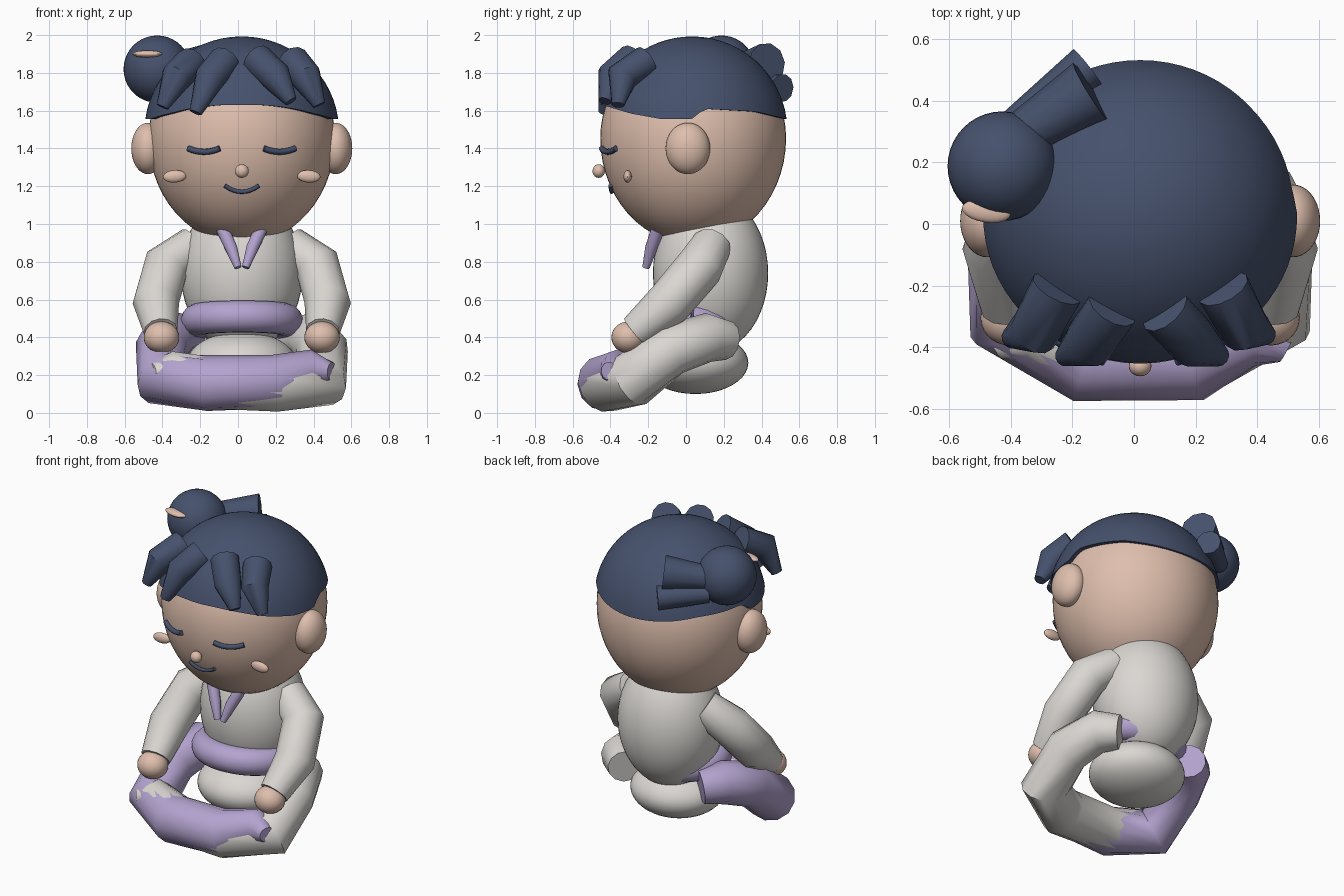
import bpy, bmesh, math
from mathutils import Vector

cube = bpy.data.objects.get("Cube")
if cube:
    bpy.data.objects.remove(cube, do_unlink=True)

CX = 0.02                                  # the figure's own mid line
HEAD, HEAD_R = Vector((CX, 0.038, 1.455)), Vector((0.494, 0.492, 0.562))


def material(name, rgb):
    m = bpy.data.materials.new(name)
    m.use_nodes = True
    m.diffuse_color = (*rgb, 1)
    m.node_tree.nodes["Principled BSDF"].inputs["Base Color"].default_value = (*rgb, 1)
    return m


NAVY = material("navy_hair", (0.06, 0.082, 0.15))
SKIN = material("skin", (0.73, 0.515, 0.415))
CLOTH = material("pale_cloth", (0.705, 0.68, 0.65))
LILAC = material("lilac_cloth", (0.45, 0.365, 0.62))


def finish(name, bm, mat, angle=40):
    bmesh.ops.recalc_face_normals(bm, faces=bm.faces)
    me = bpy.data.meshes.new(name)
    bm.to_mesh(me)
    bm.free()
    ob = bpy.data.objects.new(name, me)
    bpy.context.collection.objects.link(ob)
    me.materials.append(mat)
    bpy.ops.object.select_all(action="DESELECT")
    ob.select_set(True)
    bpy.context.view_layer.objects.active = ob
    bpy.ops.object.shade_smooth_by_angle(angle=math.radians(angle))
    return ob


def ball(name, centre, radii, mat, rot=(0, 0, 0), seg=40):
    bm = bmesh.new()
    bmesh.ops.create_uvsphere(bm, u_segments=seg, v_segments=seg // 2, radius=1)
    bmesh.ops.scale(bm, vec=radii, verts=bm.verts)
    ob = finish(name, bm, mat)
    ob.location, ob.rotation_euler = centre, rot
    return ob


def tube(name, path, radii, mat, sides=12, angle=40):
    """Capped tube of changing radius along a path."""
    pts = [Vector(p) for p in path]
    bm = bmesh.new()
    rings, normal = [], None
    for i, p in enumerate(pts):
        before, after = pts[max(i - 1, 0)], pts[min(i + 1, len(pts) - 1)]
        t = Vector()
        if i > 0:
            t += (p - before).normalized()
        if i < len(pts) - 1:
            t += (after - p).normalized()
        t.normalize()
        if normal is None:
            normal = t.orthogonal()
        normal = (normal - t * normal.dot(t)).normalized()
        side = t.cross(normal)
        turn = [2 * math.pi * k / sides for k in range(sides)]
        rings.append([bm.verts.new(p + radii[i] * (math.cos(a) * normal + math.sin(a) * side))
                      for a in turn])
    for a, b in zip(rings, rings[1:]):
        for k in range(sides):
            j = (k + 1) % sides
            bm.faces.new((a[k], a[j], b[j], b[k]))
    bm.faces.new(rings[0])
    bm.faces.new(rings[-1])
    return finish(name, bm, mat, angle)


def sided(path, s):
    """Offsets from the mid line, placed on side s."""
    return [(CX + s * x, y, z) for x, y, z in path]


def face_y(x, z):
    k = 1 - ((x - HEAD.x) / HEAD_R.x) ** 2 - ((z - HEAD.z) / HEAD_R.z) ** 2
    return HEAD.y - HEAD_R.y * math.sqrt(max(k, 0))


def drawn_arc(name, x, z, half, dip, r):
    """Thin sagging line lying on the face."""
    path = []
    for i in range(9):
        u = i / 4 - 1
        px, pz = x + u * half, z - dip * (1 - u * u)
        path.append((px, face_y(px, pz) - 0.008, pz))
    tube(name, path, [r] * 9, NAVY, 8, 60)


# Head, with a flatter crown that stays under the hair, and face
head = ball("head", HEAD, HEAD_R, SKIN, seg=56)
for v in head.data.vertices:
    if v.co.z > 0:
        v.co.z *= 0.91
ball("nose", (CX, -0.462, 1.28), (0.037, 0.033, 0.036), SKIN, seg=20)
drawn_arc("mouth", CX, 1.203, 0.09, 0.033, 0.011)
for s, side in ((1, "left"), (-1, "right")):
    ball(side + "_ear", (CX + s * 0.497, 0.01, 1.4), (0.088, 0.118, 0.136), SKIN)
    ball(side + "_cheek", (CX + s * 0.355, -0.309, 1.252), (0.062, 0.022, 0.033), SKIN,
         (0, s * 0.06, 0), 20)
    drawn_arc(side + "_closed_eye", CX + s * 0.2, 1.4, 0.083, 0.018, 0.016)


# Hair cap with a hairline that steps up behind the ears
def hairline(y):
    line = ((-0.46, 1.63), (-0.3, 1.585), (-0.13, 1.555), (0.03, 1.555), (0.1, 1.61),
            (0.38, 1.595), (0.54, 1.555))
    for (y0, z0), (y1, z1) in zip(line, line[1:]):
        if y <= y1:
            return z0 + (z1 - z0) * max(0, (y - y0) / (y1 - y0))
    return line[-1][1]


def hair_cap(columns=72, rows=14):
    centre, radii = Vector((CX, 0.033, 1.49)), Vector((0.515, 0.504, 0.503))
    bm = bmesh.new()
    top = bm.verts.new(centre + Vector((0, 0, radii.z)))
    strips = []
    for c in range(columns):
        a = 2 * math.pi * c / columns
        low = math.acos((hairline(centre.y + radii.y * math.sin(a)) - centre.z) / radii.z)
        strip = []
        for r in range(1, rows + 1):
            t = low * r / rows
            strip.append(bm.verts.new(centre + Vector((
                radii.x * math.sin(t) * math.cos(a), radii.y * math.sin(t) * math.sin(a),
                radii.z * math.cos(t)))))
        rim = strip[-1].co
        strip.append(bm.verts.new((CX + (rim.x - CX) * 0.9, rim.y * 0.9, rim.z)))
        strips.append(strip)
    for c in range(columns):
        a, b = strips[c], strips[(c + 1) % columns]
        bm.faces.new((top, a[0], b[0]))
        for r in range(rows):
            bm.faces.new((a[r], a[r + 1], b[r + 1], b[r]))
    finish("hair_cap", bm, NAVY, 50)


hair_cap()

# Fringe locks
locks = {
    "outer_right": ((-0.25, -0.21, 1.85), (-0.325, -0.35, 1.78), (-0.4, -0.37, 1.62)),
    "inner_right": ((-0.07, -0.27, 1.86), (-0.15, -0.39, 1.77), (-0.225, -0.43, 1.59)),
    "inner_left": ((0.1, -0.28, 1.87), (0.2, -0.39, 1.78), (0.28, -0.43, 1.65)),
    "outer_left": ((0.29, -0.21, 1.86), (0.36, -0.34, 1.78), (0.43, -0.36, 1.63)),
}
for name, path in locks.items():
    tube(name + "_fringe_lock", path, (0.088, 0.083, 0.034), NAVY, 12, 50)

# Bun, its pin and the two tails behind it
ball("hair_bun", (-0.428, 0.188, 1.82), (0.178, 0.178, 0.178), NAVY)
ball("hair_pin", (-0.48, 0.042, 1.9), (0.08, 0.037, 0.019), SKIN, (0, 0, -0.15), 20)
tube("upper_bun_tail", ((-0.4, 0.27, 1.82), (-0.14, 0.43, 1.85)), (0.07, 0.11), NAVY, 10)
tube("lower_bun_tail", ((-0.39, 0.32, 1.74), (-0.15, 0.51, 1.72)), (0.055, 0.075), NAVY, 10)

# Body and hips
ball("torso", (CX, 0.13, 0.74), (0.322, 0.305, 0.42), CLOTH, seg=48)
ball("hips", (CX, 0.05, 0.265), (0.29, 0.28, 0.165), CLOTH)

# Sash: a padded ring, a little higher at the front
ring = []
for i in range(41):
    a = 2 * math.pi * i / 40
    ring.append((CX + 0.238 * math.cos(a), 0.03 + 0.2 * math.sin(a), 0.49 - 0.02 * math.sin(a)))
tube("sash", ring, [0.085] * 41, LILAC, 16)

arm = ((0.25, 0.135, 0.885), (0.40, 0.075, 0.775), (0.455, -0.09, 0.58), (0.43, -0.27, 0.43))
leg = ((0.27, 0.215, 0.385), (0.355, 0.12, 0.4), (0.425, -0.08, 0.335), (0.425, -0.285, 0.175),
       (0.18, -0.42, 0.152), (-0.18, -0.42, 0.16), (-0.38, -0.345, 0.225), (-0.475, -0.395, 0.215))
leg_r = (0.105, 0.13, 0.14, 0.148, 0.148, 0.143, 0.105, 0.048)
for s, side in ((1, "left"), (-1, "right")):
    # Collar strips
    tube(side + "_collar", sided(((0.1, -0.15, 0.97), (0.055, -0.185, 0.87), (0.02, -0.212, 0.77)), s),
         (0.036, 0.033, 0.02), LILAC, 12)
    # Arms and hands
    tube(side + "_sleeve", sided(arm, s), (0.108, 0.127, 0.123, 0.09), CLOTH)
    ball(side + "_hand", (CX + s * 0.425, -0.305, 0.4), (0.094, 0.09, 0.084), SKIN, seg=28)
    # Crossed legs, the right one lying just in front of the left
    lift = 0.012 if s < 0 else 0
    path = [(x, y - lift, z + lift / 2) for x, y, z in sided(leg, s)]
    tube(side + "_leg", path, leg_r, LILAC if s < 0 else CLOTH, 12, 50)
